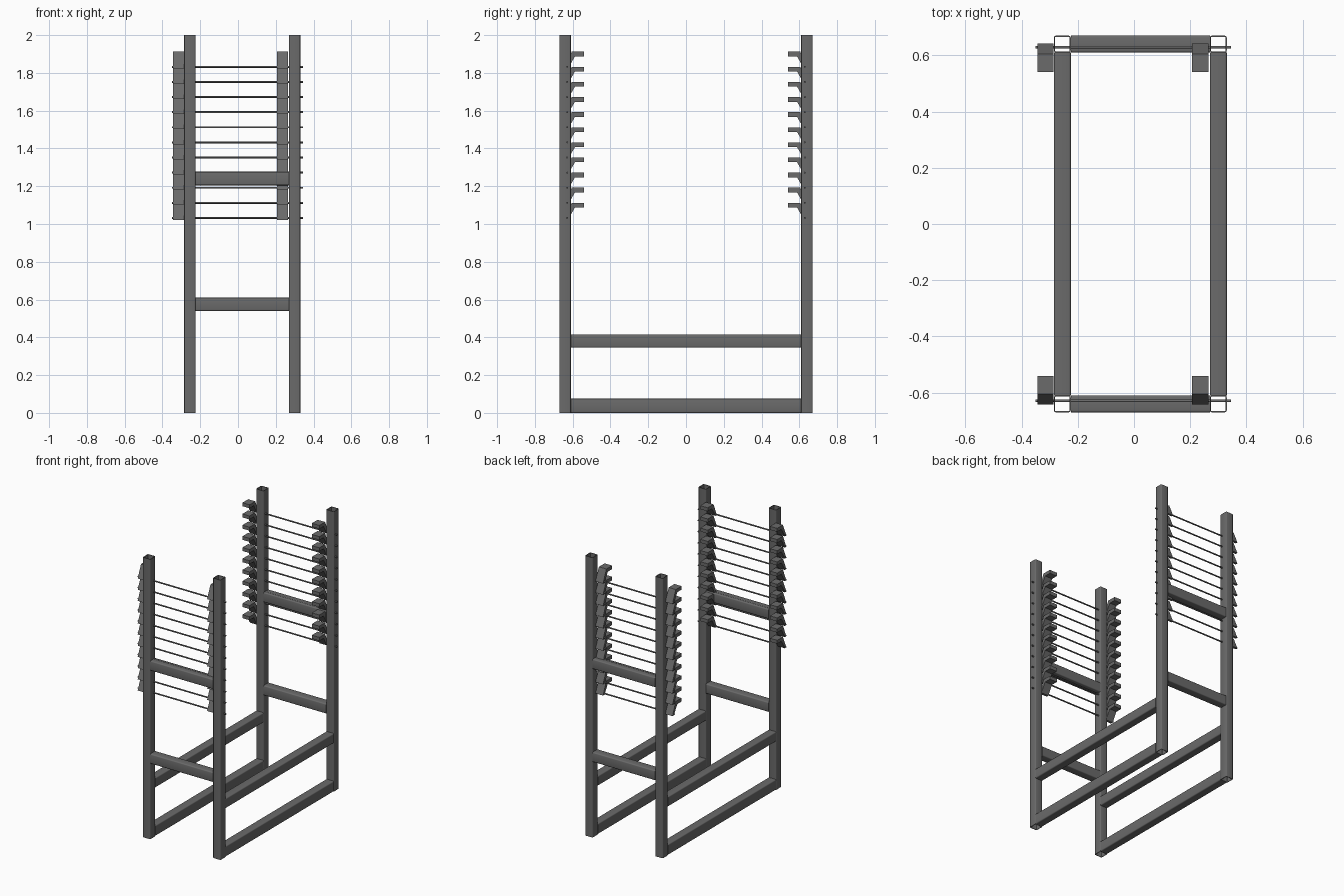
import bpy, bmesh, math
from mathutils import Vector

cube = bpy.data.objects.get("Cube")
if cube:
    bpy.data.objects.remove(cube, do_unlink=True)

# One painted-steel material for the whole frame
steel = bpy.data.materials.new("dark grey steel")
steel.use_nodes = True
GREY = (0.145, 0.145, 0.145, 1)
steel.diffuse_color = GREY
steel.node_tree.nodes["Principled BSDF"].inputs["Base Color"].default_value = GREY


def finish(name, bm, smooth=True):
    bmesh.ops.recalc_face_normals(bm, faces=bm.faces)
    mesh = bpy.data.meshes.new(name)
    bm.to_mesh(mesh)
    bm.free()
    mesh.materials.append(steel)
    ob = bpy.data.objects.new(name, mesh)
    bpy.context.collection.objects.link(ob)
    if smooth:
        bpy.ops.object.select_all(action="DESELECT")
        ob.select_set(True)
        bpy.context.view_layer.objects.active = ob
        bpy.ops.object.shade_smooth_by_angle(angle=math.radians(40))
    return ob


def rounded_rect(w, h, r, steps=3):
    pts = []
    for k, (sx, sy) in enumerate([(1, 1), (-1, 1), (-1, -1), (1, -1)]):
        for i in range(steps + 1):
            a = math.pi / 2 * (k + i / steps)
            pts.append((sx * (w / 2 - r) + r * math.cos(a),
                        sy * (h / 2 - r) + r * math.sin(a)))
    return pts


def tube(name, axis, start, end, u, v, w, h, wall=0.004):
    """Open hollow section along an axis; u, v are the centre on the other two axes."""
    bm = bmesh.new()
    outer = rounded_rect(w, h, 0.007)
    inner = rounded_rect(w - 2 * wall, h - 2 * wall, 0.003)
    rings = []
    for pts, t in ((outer, start), (outer, end), (inner, end), (inner, start)):
        ring = []
        for a, b in pts:
            co = [u + a, v + b]
            co.insert(axis, t)
            ring.append(bm.verts.new(co))
        rings.append(ring)
    n = len(outer)
    for k in range(4):
        r0, r1 = rings[k], rings[(k + 1) % 4]
        for i in range(n):
            j = (i + 1) % n
            bm.faces.new((r0[i], r0[j], r1[j], r1[i]))
    return finish(name, bm)


def rod(name, x0, x1, y, z, radius=0.005):
    bm = bmesh.new()
    bmesh.ops.create_cone(bm, cap_ends=True, segments=12, radius1=radius,
                          radius2=radius, depth=x1 - x0)
    for vert in bm.verts:
        c = vert.co.copy()
        vert.co = Vector(((x0 + x1) / 2 + c.z, y + c.x, z + c.y))
    return finish(name, bm)


# Side profile of a hook: (distance from the centre, height above its rod)
HOOK = [(0.54, 0.08), (0.605, 0.08), (0.643, -0.01),
        (0.626, -0.01), (0.588, 0.055), (0.54, 0.055)]


def hook(name, x0, x1, side, z):
    bm = bmesh.new()
    face = bm.faces.new([bm.verts.new((x0, side * y, z + dz)) for y, dz in HOOK])
    ext = bmesh.ops.extrude_face_region(bm, geom=[face], use_keep_orig=True)
    moved = [g for g in ext["geom"] if isinstance(g, bmesh.types.BMVert)]
    bmesh.ops.translate(bm, vec=(x1 - x0, 0, 0), verts=moved)
    return finish(name, bm, smooth=False)


LEFT, RIGHT, POST_Y = 0.30, -0.255, 0.64
SECTION = 0.06

# Lengthwise rails
for label, x in (("left", LEFT), ("right", RIGHT)):
    tube(f"{label}_floor_rail", 1, -0.61, 0.61, x, 0.0375, SECTION, 0.075)
    tube(f"{label}_middle_rail", 1, -0.61, 0.61, x, 0.381, SECTION, 0.07)

for end, side in (("front", -1), ("back", 1)):
    y = side * POST_Y
    # Uprights
    for label, x in (("left", LEFT), ("right", RIGHT)):
        tube(f"{end}_{label}_post", 2, 0, 2, x, y, SECTION, SECTION)
    # Crossbars between the uprights
    tube(f"{end}_lower_crossbar", 0, -0.225, 0.27, y, 0.575, SECTION, 0.07)
    tube(f"{end}_upper_crossbar", 0, -0.225, 0.27, y, 1.24, SECTION, 0.07)
    # Pivot rods, each carrying two hooks
    for i in range(11):
        z = 1.032 + 0.08 * i
        rod(f"{end}_rod_{i + 1}", -0.35, 0.345, side * 0.629, z)
        hook(f"{end}_left_hook_{i + 1}", 0.206, 0.265, side, z)
        hook(f"{end}_right_hook_{i + 1}", -0.343, -0.287, side, z)
